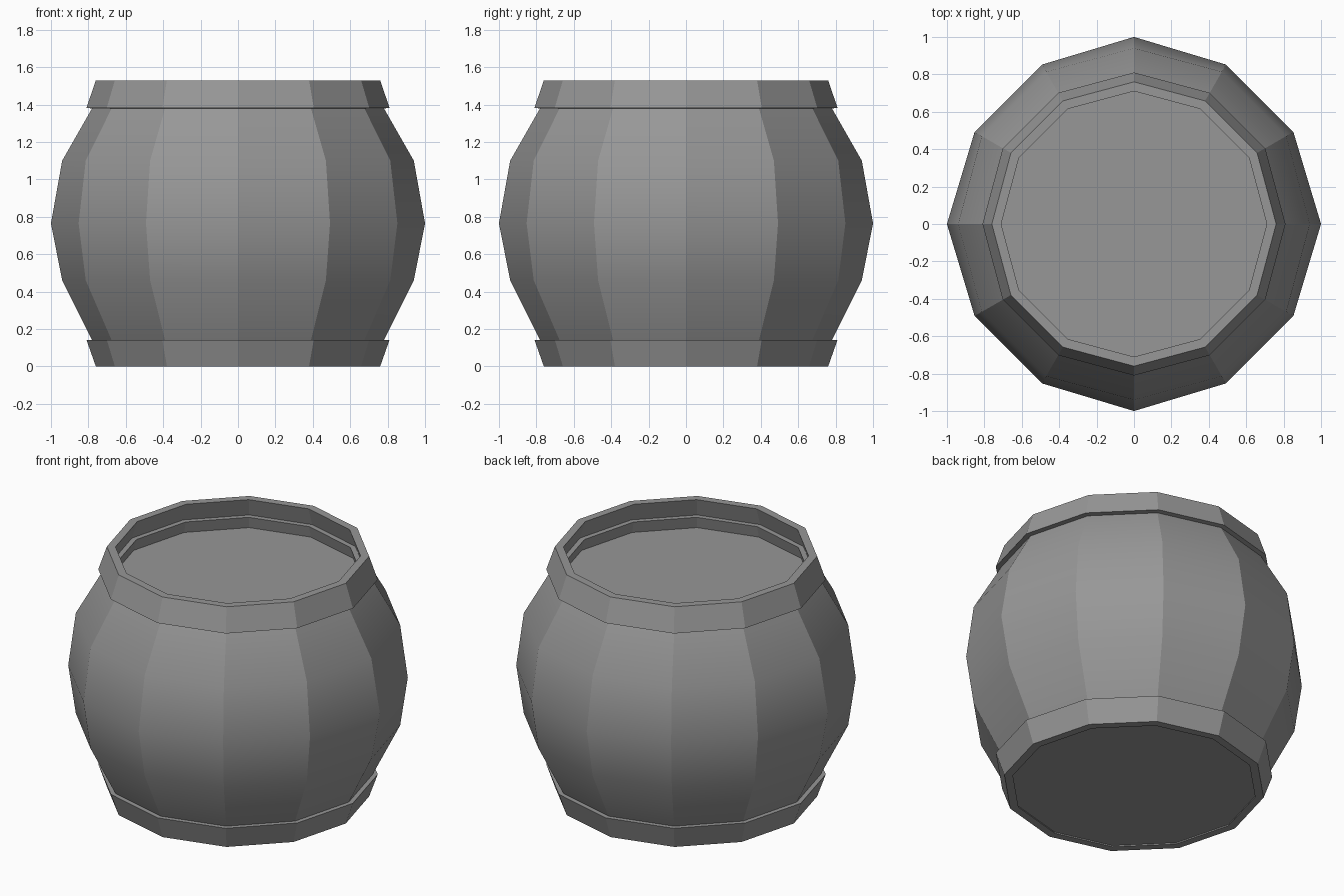
import bpy, bmesh, math

if "Cube" in bpy.data.objects:
    bpy.data.objects.remove(bpy.data.objects["Cube"])

SIDES = 12
grey = bpy.data.materials.new("dark_grey")
grey.diffuse_color = (0.31, 0.31, 0.31, 1)
grey.use_nodes = True
grey.node_tree.nodes["Principled BSDF"].inputs["Base Color"].default_value = grey.diffuse_color


def lathe(name, profile, closed=True, smooth=None):
    """Spin an (r, z) profile round z; open profiles get flat end caps."""
    bm = bmesh.new()
    rings = []
    for r, z in profile:
        ring = []
        for i in range(SIDES):
            a = 2 * math.pi * i / SIDES
            # the widest ring is a touch flatter between the axes
            rr = r * 0.984 if r >= 1 and i % 3 else r
            ring.append(bm.verts.new((rr * math.cos(a), rr * math.sin(a), z)))
        rings.append(ring)
    pairs = list(zip(rings, rings[1:]))
    if closed:
        pairs.append((rings[-1], rings[0]))
    else:
        bm.faces.new(rings[0])
        bm.faces.new(rings[-1])
    for lo, hi in pairs:
        for i in range(SIDES):
            j = (i + 1) % SIDES
            bm.faces.new((lo[i], lo[j], hi[j], hi[i]))
    bmesh.ops.recalc_face_normals(bm, faces=bm.faces)
    mesh = bpy.data.meshes.new(name)
    bm.to_mesh(mesh)
    bm.free()
    mesh.materials.append(grey)
    obj = bpy.data.objects.new(name, mesh)
    bpy.context.collection.objects.link(obj)
    if smooth:
        bpy.ops.object.select_all(action='DESELECT')
        obj.select_set(True)
        bpy.context.view_layer.objects.active = obj
        bpy.ops.object.shade_smooth_by_angle(angle=math.radians(smooth))
    return obj


# bulging barrel: base cap, staves, top edge, then down to the recessed lid
lathe("barrel_body",
      [(0.715, 0.01), (0.78, 0.14), (0.94, 0.46), (1.0, 0.765), (0.94, 1.10),
       (0.78, 1.38), (0.76, 1.415), (0.715, 1.415), (0.735, 1.34)],
      closed=False, smooth=22)

# flared hoops round both ends
lathe("bottom_hoop", [(0.76, 0.0), (0.81, 0.142), (0.76, 0.142), (0.71, 0.0)])
lathe("top_hoop", [(0.76, 1.53), (0.81, 1.383), (0.76, 1.376), (0.71, 1.53)])
